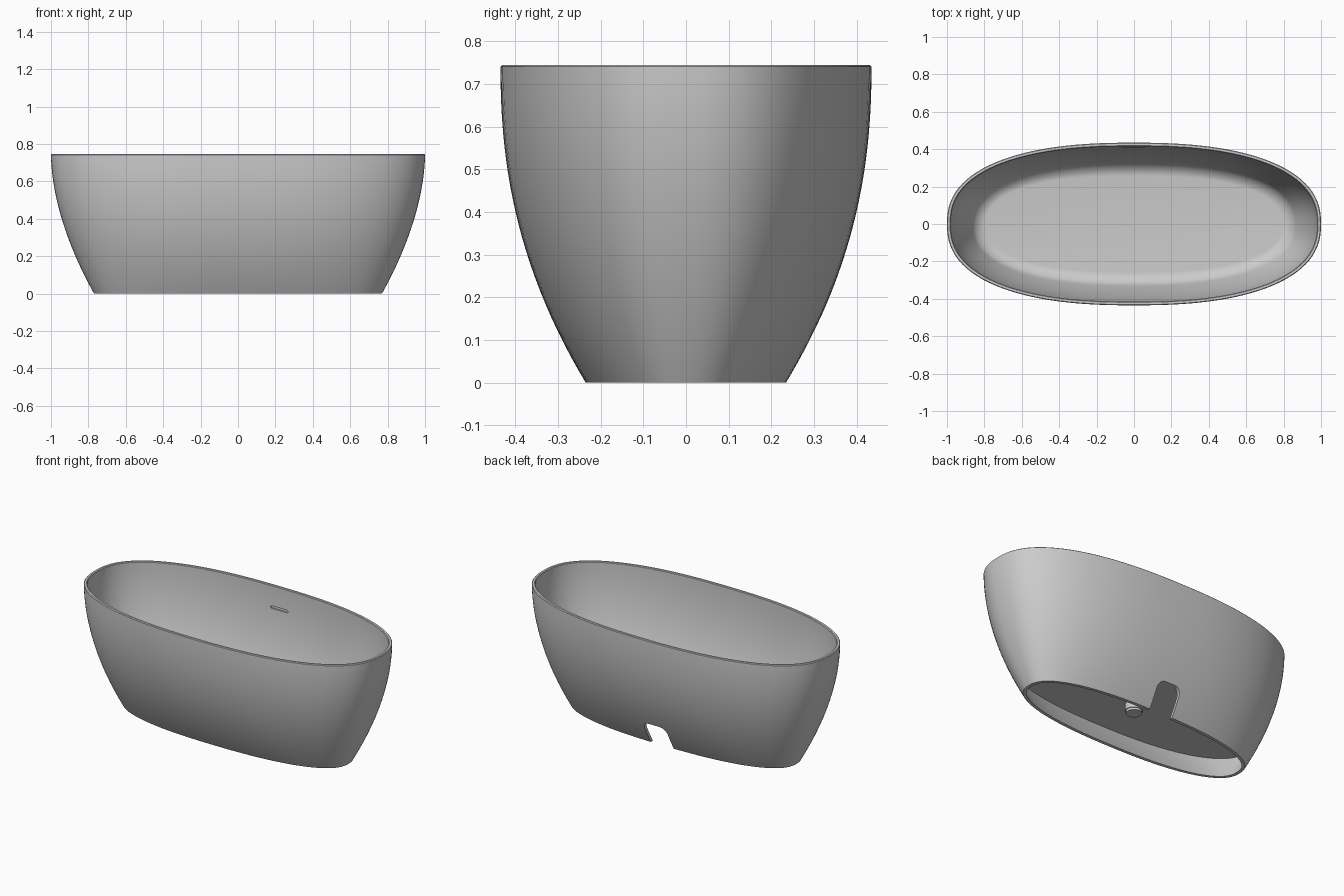
import bpy, bmesh, math

cube = bpy.data.objects.get("Cube")
if cube:
    bpy.data.objects.remove(cube, do_unlink=True)

H = 0.745        # rim height
WALL = 0.02      # shell thickness
FLOOR = 0.18     # basin floor, upper side
CEILING = 0.16   # basin floor, underside
FILLET = 0.05
SIDES = 128

enamel = bpy.data.materials.new("grey_enamel")
enamel.use_nodes = True
enamel.diffuse_color = (0.6, 0.6, 0.6, 1)
enamel.node_tree.nodes["Principled BSDF"].inputs["Base Color"].default_value = (0.6, 0.6, 0.6, 1)


def finish(name, bm):
    """Turn a bmesh into a named, coloured object."""
    bmesh.ops.recalc_face_normals(bm, faces=bm.faces)
    mesh = bpy.data.meshes.new(name)
    bm.to_mesh(mesh)
    bm.free()
    mesh.materials.append(enamel)
    obj = bpy.data.objects.new(name, mesh)
    bpy.context.collection.objects.link(obj)
    return obj


def select(obj):
    bpy.ops.object.select_all(action='DESELECT')
    obj.select_set(True)
    bpy.context.view_layer.objects.active = obj


def section(z, inset=0.0):
    """Half length, half width and height of the curved body at z."""
    t = 1 - z / H
    return (0.77 + 0.23 * (1 - t ** 1.8) - inset,
            0.235 + 0.2 * (1 - t ** 2.25) - inset, z)


def oval(bm, rx, ry, z, power=2.4):
    ring = []
    for i in range(SIDES):
        a = 2 * math.pi * i / SIDES
        c, s = math.cos(a), math.sin(a)
        ring.append(bm.verts.new((rx * math.copysign(abs(c) ** (2 / power), c),
                                  ry * math.copysign(abs(s) ** (2 / power), s), z)))
    return ring


def loft(name, sections):
    bm = bmesh.new()
    rings = [oval(bm, *sec) for sec in sections]
    for a, b in zip(rings, rings[1:]):
        for i in range(SIDES):
            j = (i + 1) % SIDES
            bm.faces.new((a[i], a[j], b[j], b[i]))
    bm.faces.new(rings[0])
    bm.faces.new(rings[-1])
    return finish(name, bm)


def rounded_bar(name, points, y0, y1):
    """Extrude an x-z outline along y."""
    bm = bmesh.new()
    face = bm.faces.new([bm.verts.new((x, y0, z)) for x, z in points])
    new = bmesh.ops.extrude_face_region(bm, geom=[face])["geom"]
    bmesh.ops.translate(bm, vec=(0, y1 - y0, 0),
                        verts=[v for v in new if isinstance(v, bmesh.types.BMVert)])
    return finish(name, bm)


def arc(cx, cz, r, start, end, steps=8):
    angles = [math.radians(start + (end - start) * i / steps) for i in range(steps + 1)]
    return [(cx + r * math.cos(a), cz + r * math.sin(a)) for a in angles]


def cut(target, cutter):
    mod = target.modifiers.new("cut", 'BOOLEAN')
    mod.operation = 'DIFFERENCE'
    mod.solver = 'EXACT'
    mod.object = cutter
    select(target)
    bpy.ops.object.modifier_apply(modifier=mod.name)
    bpy.data.objects.remove(cutter, do_unlink=True)


# Tub: underside and skirt, outer wall, rounded rim, inner wall, floor fillet
under = [section(CEILING * (1 - i / 6), WALL) for i in range(7)]
outer = [section((H - 0.004) * i / 24) for i in range(25)]
rim = [section(H, 0.004), section(H, WALL - 0.004)]
low = FLOOR + FILLET
inner = [section(H - 0.004 - (H - 0.004 - low) * i / 20, WALL) for i in range(21)]
fillet = []
for i in range(1, 9):
    a = math.radians(90 * i / 8)
    z = low - FILLET * math.sin(a)
    fillet.append(section(z, WALL + FILLET * (1 - math.cos(a))))
tub = loft("tub", under + outer + rim + inner + fillet)

# Plumbing notch at the bottom of the back
notch = [(0.08, -0.05)] + arc(0.035, 0.112, 0.045, 0, 90) \
    + arc(-0.035, 0.112, 0.045, 90, 180) + [(-0.08, -0.05)]
cut(tub, rounded_bar("notch_cutter", notch, 0.12, 0.6))

# Overflow slot recessed into the back inner wall
slot = arc(0.052, 0.61, 0.008, -90, 90) + arc(-0.052, 0.61, 0.008, 90, 270)
cut(tub, rounded_bar("slot_cutter", slot, 0.3, 0.418))


def cylinder(name, radius, z0, z1):
    bm = bmesh.new()
    bmesh.ops.create_cone(bm, cap_ends=True, segments=48, radius1=radius,
                          radius2=radius, depth=z1 - z0)
    bmesh.ops.translate(bm, vec=(0, 0, (z0 + z1) / 2), verts=bm.verts)
    return finish(name, bm)


# Drain cover in the floor, pipe below it
parts = [tub,
         cylinder("drain_cover", 0.05, FLOOR - 0.005, FLOOR + 0.002),
         cylinder("drain_pipe", 0.05, 0.118, CEILING + 0.005),
         cylinder("drain_pipe_end", 0.045, 0.104, 0.12)]

for part in parts:
    select(part)
    bpy.ops.object.shade_smooth_by_angle(angle=math.radians(35))
